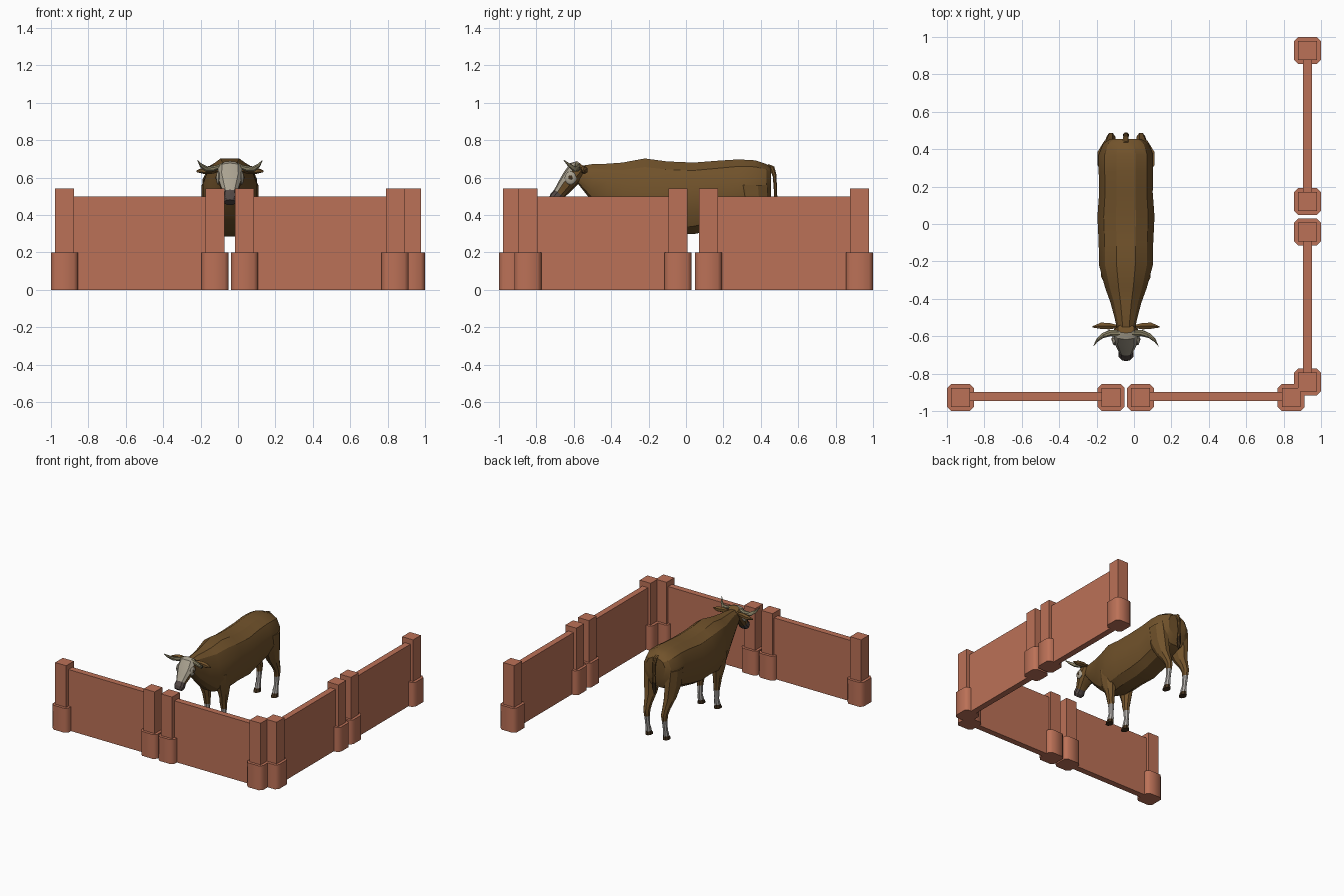
import bpy, bmesh, math
from mathutils import Vector as V

if "Cube" in bpy.data.objects:
    bpy.data.objects.remove(bpy.data.objects["Cube"])


def material(name, rgb):
    m = bpy.data.materials.new(name)
    m.diffuse_color = (*rgb, 1)
    m.use_nodes = True
    m.node_tree.nodes["Principled BSDF"].inputs["Base Color"].default_value = m.diffuse_color
    return m


BRICK = material("terracotta", (0.50, 0.165, 0.095))
BROWN = material("brown_hide", (0.165, 0.085, 0.024))
CREAM = material("cream_face", (0.40, 0.36, 0.28))
HORN = material("horn", (0.25, 0.22, 0.13))
SOCK = material("pale_sock", (0.42, 0.40, 0.38))
HOOF = material("dark_brown", (0.055, 0.03, 0.012))
MUZZLE = material("muzzle_grey", (0.085, 0.065, 0.06))
CX = -0.043  # centre line of the cow


def finish(name, bm, mats, angle, rule=None):
    bmesh.ops.recalc_face_normals(bm, faces=bm.faces)
    bm.normal_update()
    if rule:
        for f in bm.faces:
            f.material_index = rule(f)
    me = bpy.data.meshes.new(name)
    bm.to_mesh(me)
    bm.free()
    for m in mats:
        me.materials.append(m)
    ob = bpy.data.objects.new(name, me)
    bpy.context.collection.objects.link(ob)
    bpy.ops.object.select_all(action='DESELECT')
    ob.select_set(True)
    bpy.context.view_layer.objects.active = ob
    bpy.ops.object.shade_smooth_by_angle(angle=math.radians(angle))
    return ob


def loft(name, rings, mats, sides=8, power=1.0, angle=25, rule=None):
    """Skin over rings of (centre, half axis u, half axis v)."""
    bm = bmesh.new()
    loops = []
    for c, u, v in rings:
        loop = []
        for i in range(sides):
            a = 2 * math.pi * (i + 0.5) / sides
            p, q = math.cos(a), math.sin(a)
            p = math.copysign(abs(p) ** power, p)
            q = math.copysign(abs(q) ** power, q)
            loop.append(bm.verts.new(V(c) + V(u) * p + V(v) * q))
        loops.append(loop)
    for a, b in zip(loops, loops[1:]):
        for i in range(sides):
            j = (i + 1) % sides
            bm.faces.new((a[i], a[j], b[j], b[i]))
    bm.faces.new(loops[0])
    bm.faces.new(loops[-1])
    return finish(name, bm, mats, angle, rule)


def box(name, x0, x1, y0, y1, z0, z1):
    bm = bmesh.new()
    bmesh.ops.create_cube(bm, size=1)
    for v in bm.verts:
        v.co = ((x0 + x1) / 2 + v.co.x * (x1 - x0), (y0 + y1) / 2 + v.co.y * (y1 - y0),
                (z0 + z1) / 2 + v.co.z * (z1 - z0))
    return finish(name, bm, [BRICK], 30)


# ---- fence: posts with chamfered bases, joined by panels ----
def post(x, y):
    h, c = 0.0725, 0.05
    bm = bmesh.new()
    pts = [(h, -c), (h, c), (c, h), (-c, h), (-h, c), (-h, -c), (-c, -h), (c, -h)]
    f = bm.faces.new([bm.verts.new((x + a, y + b, 0)) for a, b in pts])
    top = bmesh.ops.extrude_face_region(bm, geom=[f])['geom']
    for v in top:
        if isinstance(v, bmesh.types.BMVert):
            v.co.z = 0.2
    if not any(len(g.verts) == 8 and g.calc_center_median().z < 0.01 for g in bm.faces):
        bm.faces.new([v for v in f.verts])
    finish("post_base", bm, [BRICK], 60)
    box("post_shaft", x - 0.05, x + 0.05, y - 0.05, y + 0.05, 0.2, 0.542)


E = 0.9275
LINE_X = (-E, -0.1225, 0.035, 0.84)
LINE_Y = (-0.845, -0.0425, 0.12, E)
for x in LINE_X:
    post(x, -E)
for y in LINE_Y:
    post(E, y)
for i in (0, 2):
    box("front_panel", LINE_X[i], LINE_X[i + 1], -E, -E + 0.03, 0, 0.5).location.y = 0
    box("front_panel_face", LINE_X[i], LINE_X[i + 1], -E - 0.02, -E, 0, 0.5)
    box("side_panel", E - 0.025, E + 0.025, LINE_Y[i], LINE_Y[i + 1], 0, 0.5)

# ---- cow body: y, top, bottom, half width ----
BODY = [(-0.58, .66, .57, .045), (-0.50, .672, .47, .063), (-0.42, .674, .39, .085),
        (-0.34, .68, .32, .115), (-0.22, .702, .285, .148), (-0.10, .686, .297, .150),
        (0.04, .680, .298, .157), (0.17, .690, .325, .147), (0.28, .697, .36, .150),
        (0.37, .692, .38, .150), (0.43, .672, .41, .125), (0.455, .652, .48, .085)]
loft("body", [((CX, y, (t + b) / 2), (w, 0, 0), (0, 0, (t - b) / 2 * 1.03)) for y, t, b, w in BODY],
     [BROWN], sides=12, power=0.8)

# ---- head: distance along the slanted axis, half width, half depth ----
AXIS, OUT = V((0, -.607, -.794)), V((0, -.794, .607))
START = V((CX, -0.565, 0.662))
HEAD = [(-.01, .045, .03), (.02, .066, .052), (.08, .07, .05), (.14, .052, .042),
        (.185, .038, .034), (.22, .042, .036), (.245, .030, .024)]


def head_rule(f):
    t = (f.calc_center_median() - START).dot(AXIS)
    if t > 0.2:
        return 2
    return 1 if f.normal.dot(OUT) > 0.35 and t > 0 else 0


loft("head", [(START + AXIS * t, (w, 0, 0), OUT * d) for t, w, d in HEAD],
     [BROWN, CREAM, MUZZLE], sides=10, power=0.85, rule=head_rule)


# ---- paired parts ----
FRONT_LEG = [(.46, -.25, .045, .09), (.34, -.245, .045, .068), (.25, -.235, .033, .042),
             (.20, -.235, .028, .033), (.155, -.23, .023, .026), (.08, -.23, .018, .02),
             (.045, -.235, .024, .026), (.03, -.24, .022, .026), (0, -.247, .028, .037)]
HIND_LEG = [(.56, .35, .055, .09), (.43, .36, .055, .092), (.33, .39, .043, .064),
            (.25, .435, .028, .042), (.205, .455, .025, .034), (.16, .453, .021, .026),
            (.08, .443, .018, .02), (.045, .435, .023, .026), (.03, .432, .022, .026),
            (0, .425, .028, .037)]


def leg_rule(f):
    z = f.calc_center_median().z
    return 0 if z > 0.16 else 1 if z > 0.032 else 2


def dot(name, centre, size, mat):
    bm = bmesh.new()
    bmesh.ops.create_uvsphere(bm, u_segments=12, v_segments=8, radius=1)
    for v in bm.verts:
        v.co = V(centre) + V((v.co.x * size[0], v.co.y * size[1], v.co.z * size[2]))
    finish(name, bm, [mat], 40)


for s in (-1, 1):
    for name, rows, off in (("front_leg", FRONT_LEG, .075), ("hind_leg", HIND_LEG, .08)):
        loft(name, [((CX + s * (off + max(0, z - .2) * .06), y, z), (rx, 0, 0), (0, ry, 0))
                    for z, y, rx, ry in rows], [BROWN, SOCK, HOOF], rule=leg_rule)
    # horns sweep outward, forward and up
    loft("horn", [((CX + s * x, y, z), (0, r, 0), (-s * r * .5, 0, r)) for x, y, z, r in
                  ((.04, -.585, .665, .018), (.085, -.583, .648, .018), (.125, -.597, .645, .014),
                   (.155, -.622, .665, .010), (.173, -.652, .692, .002))], [HORN], sides=8)
    # ears
    loft("ear", [((CX + s * x, y, z), (0, a, 0), (0, 0, b)) for x, y, z, a, b in
                 ((.05, -.548, .645, .01, .012), (.09, -.546, .643, .02, .022),
                  (.135, -.544, .638, .019, .02), (.178, -.55, .634, .004, .005))],
         [BROWN], sides=6)
    # eyes
    dot("eye_patch", (CX + s * .062, -.617, .598), (.012, .032, .036), CREAM)
    dot("eye", (CX + s * .071, -.617, .600), (.006, .012, .012), HOOF)

# ---- tail ----
loft("tail", [((CX, y, z), (r, 0, 0), (0, r * .8, r * .5)) for y, z, r in
              ((.43, .665, .016), (.46, .652, .016), (.474, .61, .013), (.479, .52, .011),
               (.478, .46, .015), (.474, .41, .018), (.47, .36, .004))],
     [BROWN, HOOF], rule=lambda f: int(f.calc_center_median().z < .47))
